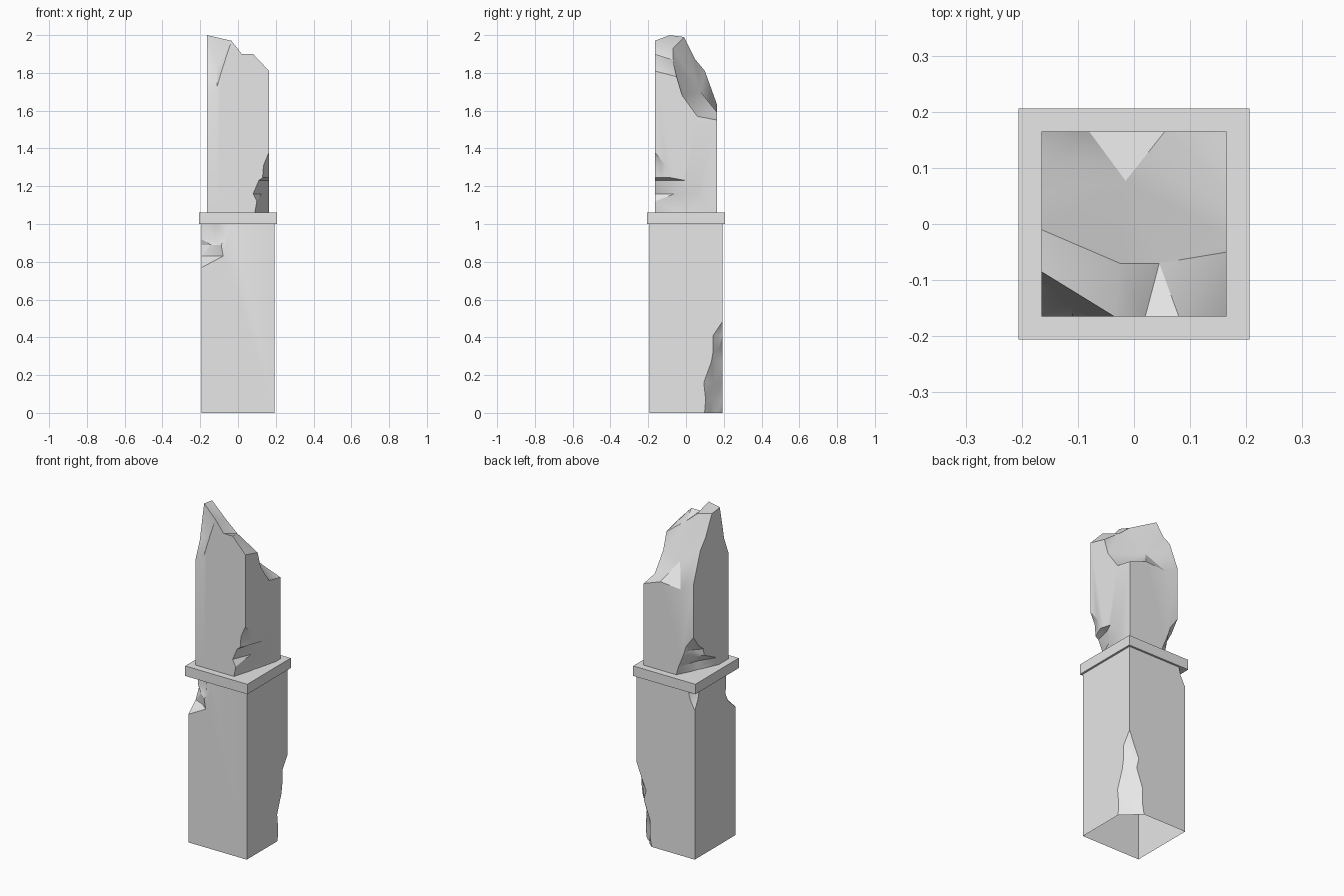
import bpy, bmesh
from mathutils import Vector
from mathutils.geometry import delaunay_2d_cdt

old = bpy.data.objects.get("Cube")
if old:
    bpy.data.objects.remove(old, do_unlink=True)

stone = bpy.data.materials.new("grey stone")
stone.use_nodes = True
stone.diffuse_color = (0.8, 0.8, 0.8, 1)
stone.node_tree.nodes["Principled BSDF"].inputs["Base Color"].default_value = (0.8, 0.8, 0.8, 1)


def to_object(name, bm):
    bmesh.ops.recalc_face_normals(bm, faces=bm.faces[:])
    mesh = bpy.data.meshes.new(name)
    bm.to_mesh(mesh)
    bm.free()
    mesh.materials.append(stone)
    obj = bpy.data.objects.new(name, mesh)
    bpy.context.collection.objects.link(obj)
    return obj


def box(name, half, z0, z1):
    bm = bmesh.new()
    bmesh.ops.create_cube(bm, size=1)
    for v in bm.verts:
        v.co = (v.co.x * 2 * half, v.co.y * 2 * half, z0 if v.co.z < 0 else z1)
    return to_object(name, bm)


def chip(target, half, sx, sy, sections):
    """Break a corner away: each section is (z, reach along x, reach along y)."""
    bm = bmesh.new()
    rings = []
    out = 0.03
    for i, (z, a, b) in enumerate(sections):
        k = 0.58 if i % 2 else 0.48          # uneven depth gives a rough break
        outline = [(-out, -out), (a, -out), (a, 0), (a * k, b * k), (0, b), (-out, b)]
        rings.append([bm.verts.new((sx * (half - u), sy * (half - v), z)) for u, v in outline])
    for low, high in zip(rings, rings[1:]):
        for i in range(len(low)):
            j = (i + 1) % len(low)
            bm.faces.new((low[i], low[j], high[j], high[i]))
    bm.faces.new(rings[0])
    bm.faces.new(rings[-1])
    bmesh.ops.triangulate(bm, faces=bm.faces[:])
    cutter = to_object("chip_cutter", bm)
    cutter.hide_render = True
    mod = target.modifiers.new("chip", 'BOOLEAN')
    mod.operation = 'DIFFERENCE'
    mod.solver = 'EXACT'
    mod.object = cutter
    bpy.context.view_layer.objects.active = target
    bpy.ops.object.modifier_apply(modifier=mod.name)
    bpy.data.objects.remove(cutter, do_unlink=True)


# Lower shaft, with three broken corners
LOW = 0.194
lower = box("lower_shaft", LOW, 0, 1.0)
chip(lower, LOW, -1, -1, [(0.77, .003, .003), (0.83, .115, .07), (0.89, .105, .1),
                          (0.92, .125, .09), (1.03, .17, .09)])
chip(lower, LOW, -1, 1, [(0.9, .003, .003), (0.95, .03, .03), (1.03, .05, .05)])
chip(lower, LOW, 1, 1, [(-.05, .11, .1), (.07, .09, .09), (.16, .09, .1), (.27, .05, .06),
                        (.33, .065, .05), (.41, .03, .05), (.48, .003, .003)])

# The lower shaft is hollow underneath
bm = bmesh.new()
bm.from_mesh(lower.data)
under = [f for f in bm.faces if f.normal.z < -0.9 and f.calc_center_median().z < 0.01]
bmesh.ops.delete(bm, geom=under, context='FACES')
bm.to_mesh(lower.data)
bm.free()

# Square collar
collar = box("collar", 0.206, 1.0, 1.06)

# Upper shaft: jagged broken crown with walls dropped to the collar
UP = 0.165
front = [(-.165, 1.70), (-.11, 1.73), (-.09, 1.80), (-.035, 1.97), (.02, 1.90), (.08, 1.90)]
right = [(-.165, 1.81), (-.05, 1.78), (-.02, 1.68), (.06, 1.57)]
back = [(.165, 1.55), (.055, 1.59), (-.08, 1.58)]
left = [(.165, 1.63), (.1, 1.81), (.05, 1.87), (-.01, 1.99), (-.085, 2.0), (-.11, 1.88), (-.125, 1.8)]
rim = ([(x, -UP, z) for x, z in front] + [(UP, y, z) for y, z in right]
       + [(x, UP, z) for x, z in back] + [(-UP, y, z) for y, z in left])
inner = [(-.015, .077, 1.70), (-.025, -.07, 1.93), (.045, -.07, 1.87), (-.11, -.135, 1.83)]
n = len(rim)
points = rim + inner
first_left = n - len(left)
creases = [(first_left + 1, n), (first_left + 3, n + 1), (first_left + 4, 3),
           (3, n + 1), (n + 1, n + 2), (n, 8), (n, n + 1)]
edges = [(i, (i + 1) % n) for i in range(n)] + creases
_, _, faces, origin, _, _ = delaunay_2d_cdt([Vector(p[:2]) for p in points], edges, [], 1, 1e-5)
bm = bmesh.new()
verts = [bm.verts.new(p) for p in points]
for f in faces:
    bm.faces.new([verts[origin[i][0]] for i in f])
border = [e for e in bm.edges if e.is_boundary]
wall = bmesh.ops.extrude_edge_only(bm, edges=border)["geom"]
for v in wall:
    if isinstance(v, bmesh.types.BMVert):
        v.co.z = 1.06
bmesh.ops.holes_fill(bm, edges=[e for e in bm.edges if e.is_boundary], sides=0)
upper = to_object("upper_shaft", bm)
chip(upper, UP, 1, -1, [(1.04, .08, .3), (1.12, .065, .25), (1.16, .085, .22), (1.23, .055, .165),
                        (1.245, .035, .085), (1.31, .03, .06), (1.375, .003, .003)])
chip(upper, UP, -1, 1, [(1.04, .12, .25), (1.11, .1, .22), (1.17, .075, .1), (1.21, .06, .095),
                        (1.245, .05, .05), (1.31, .003, .003)])

# Soft shading inside the breaks, crisp edges elsewhere
for obj in (lower, collar, upper):
    bpy.ops.object.select_all(action='DESELECT')
    obj.select_set(True)
    bpy.context.view_layer.objects.active = obj
    bpy.ops.object.shade_smooth_by_angle(angle=0.5)
